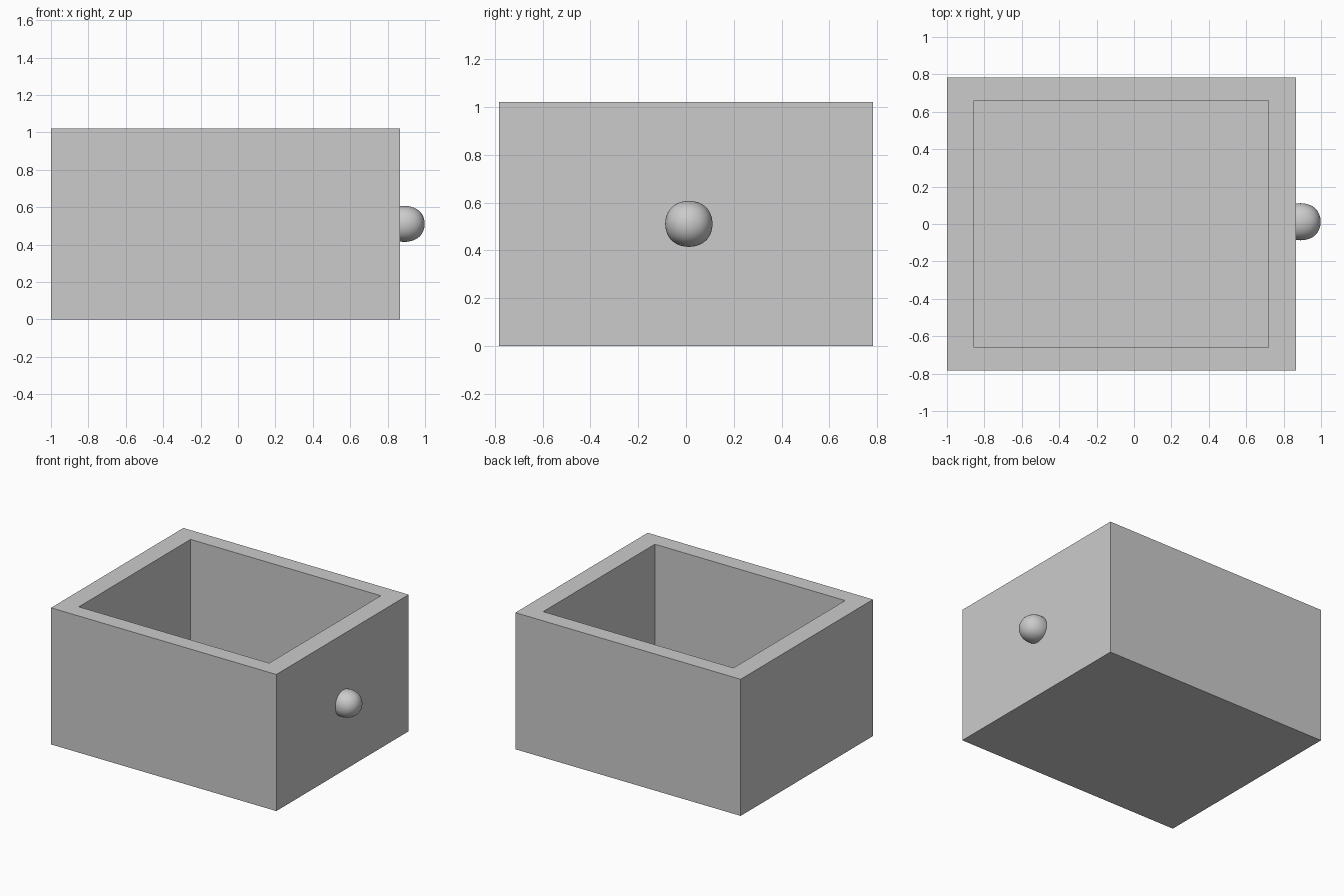
import bpy, bmesh

if "Cube" in bpy.data.objects:
    bpy.data.objects.remove(bpy.data.objects["Cube"])


def new_object(name, bm):
    mesh = bpy.data.meshes.new(name)
    bm.to_mesh(mesh)
    bm.free()
    obj = bpy.data.objects.new(name, mesh)
    bpy.context.collection.objects.link(obj)
    return obj


def box(x0, x1, y0, y1, z0, z1):
    bm = bmesh.new()
    bmesh.ops.create_cube(bm, size=1)
    for v in bm.verts:
        v.co = (x1 if v.co.x > 0 else x0,
                y1 if v.co.y > 0 else y0,
                z1 if v.co.z > 0 else z0)
    return bm


# Open drawer: inset the top face for the rim, then extrude it down to the floor
FLOOR = 0.13
bm = box(-1.0, 0.865, -0.782, 0.782, 0.0, 1.022)
bm.normal_update()
top = max(bm.faces, key=lambda f: f.calc_center_median().z)
bmesh.ops.inset_region(bm, faces=[top], thickness=0.12)
for v in top.verts:
    v.co.x = 0.72 if v.co.x > 0 else -0.855
    v.co.y = 0.66 if v.co.y > 0 else -0.66
well = bmesh.ops.extrude_discrete_faces(bm, faces=[top])["faces"][0]
for v in well.verts:
    v.co.z = FLOOR
bmesh.ops.recalc_face_normals(bm, faces=bm.faces)
new_object("drawer_box", bm)

# Rounded knob: subdivided cube, half sunk into the drawer front
cx, cy, cz = 0.89, 0.012, 0.511
hx, hy, hz = (r / 0.8395 for r in (0.108, 0.099, 0.096))
knob = new_object("knob", box(cx - hx, cx + hx, cy - hy, cy + hy, cz - hz, cz + hz))
sub = knob.modifiers.new("round", 'SUBSURF')
sub.levels = sub.render_levels = 4
for p in knob.data.polygons:
    p.use_smooth = True
